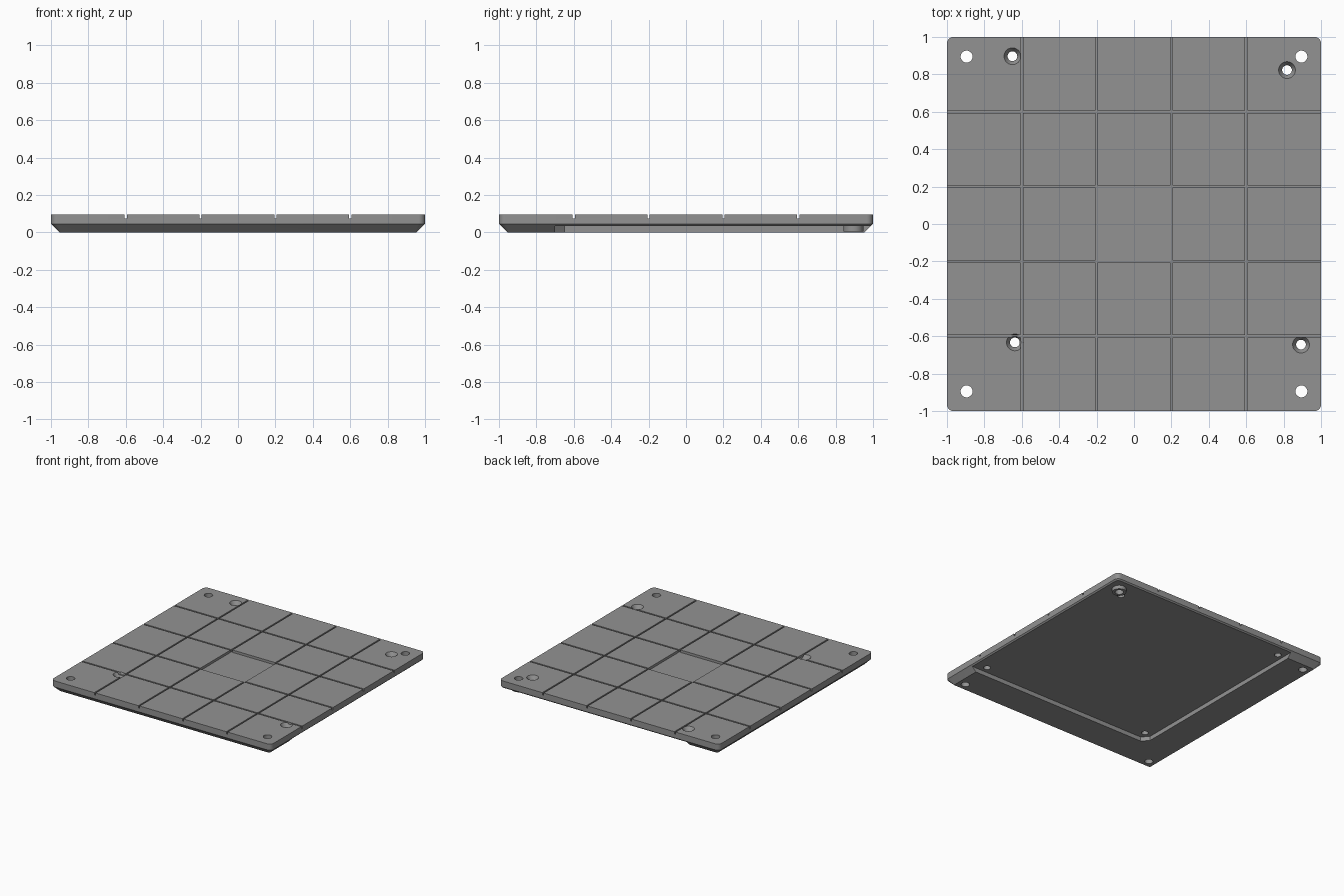
import bpy, bmesh, math

if "Cube" in bpy.data.objects:
    bpy.data.objects.remove(bpy.data.objects["Cube"])

grey = bpy.data.materials.new("mid grey")
grey.diffuse_color = (0.29, 0.29, 0.29, 1)
grey.use_nodes = True
grey.node_tree.nodes["Principled BSDF"].inputs["Base Color"].default_value = grey.diffuse_color


def loft(name, sections):
    """Closed solid through (outline, z) sections, outlines counter-clockwise."""
    bm = bmesh.new()
    rings = [[bm.verts.new((x, y, z)) for x, y in pts] for pts, z in sections]
    n = len(rings[0])
    for low, high in zip(rings, rings[1:]):
        for i in range(n):
            j = (i + 1) % n
            bm.faces.new((low[i], low[j], high[j], high[i]))
    bm.faces.new(rings[0][::-1])
    bm.faces.new(rings[-1])
    mesh = bpy.data.meshes.new(name)
    bm.to_mesh(mesh)
    bm.free()
    mesh.materials.append(grey)
    ob = bpy.data.objects.new(name, mesh)
    bpy.context.collection.objects.link(ob)
    return ob


def rounded(half, r, steps=6):
    pts = []
    for k, (sx, sy) in enumerate([(1, 1), (-1, 1), (-1, -1), (1, -1)]):
        for i in range(steps + 1):
            a = math.pi / 2 * (k + i / steps)
            pts.append((sx * (half - r) + r * math.cos(a), sy * (half - r) + r * math.sin(a)))
    return pts


def circle(x, y, r, n=32):
    return [(x + r * math.cos(2 * math.pi * i / n), y + r * math.sin(2 * math.pi * i / n))
            for i in range(n)]


def rect(x0, x1, y0, y1):
    return [(x0, y0), (x1, y0), (x1, y1), (x0, y1)]


def combine(target, tool, operation="DIFFERENCE"):
    tool.hide_render = True
    mod = target.modifiers.new("combine", "BOOLEAN")
    mod.operation = operation
    mod.solver = "EXACT"
    mod.object = tool
    bpy.context.view_layer.objects.active = target
    bpy.ops.object.modifier_apply(modifier=mod.name)
    bpy.data.objects.remove(tool, do_unlink=True)


TOP = 0.095
FLOOR = TOP - 0.02   # bottom of grooves and centre recess
CEIL = 0.035         # depth of the underside pocket

# Slab with rounded corners and a bevelled underside
plate = loft("base_plate", [(rounded(0.955, 0.008), 0), (rounded(1, 0.035), 0.045),
                            (rounded(1, 0.035), TOP)])

# Underside pocket, open to the right and back
pocket = [(-0.7, -0.65), (-0.65, -0.7), (1.2, -0.7), (1.2, 1.2), (-0.7, 1.2)]
combine(plate, loft("pocket_cutter", [(pocket, -0.1), (pocket, CEIL)]))

# Standoff under the corner hole in the pocket
ring = circle(0.895, 0.895, 0.053)
combine(plate, loft("standoff", [(ring, 0.005), (ring, 0.06)]), "UNION")

# Grid grooves and the recessed centre tile
G = 0.006
for p in (-0.6, -0.2, 0.2, 0.6):
    for outline in (rect(p - G, p + G, -1.2, 1.2), rect(-1.2, 1.2, p - G, p + G)):
        combine(plate, loft("groove_cutter", [(outline, FLOOR), (outline, 0.2)]))
tile = rect(-0.2 - G, 0.2 + G, -0.2 - G, 0.2 + G)
combine(plate, loft("tile_cutter", [(tile, FLOOR), (tile, 0.2)]))

# Straight corner holes
for x in (-0.895, 0.895):
    for y in (-0.895, 0.895):
        c = circle(x, y, 0.032)
        combine(plate, loft("hole_cutter", [(c, -0.1), (c, 0.2)]))

# Countersunk screw holes
for x, y in ((-0.65, 0.897), (0.818, 0.823), (-0.637, -0.633), (0.893, -0.645)):
    small, wide = circle(x, y, 0.026), circle(x, y, 0.045)
    combine(plate, loft("screw_cutter", [(small, -0.1), (small, TOP - 0.03),
                                         (wide, TOP), (wide, 0.2)]))

# Smooth the round walls only
bpy.ops.object.select_all(action="DESELECT")
plate.select_set(True)
bpy.context.view_layer.objects.active = plate
bpy.ops.object.shade_smooth_by_angle(angle=math.radians(30))
